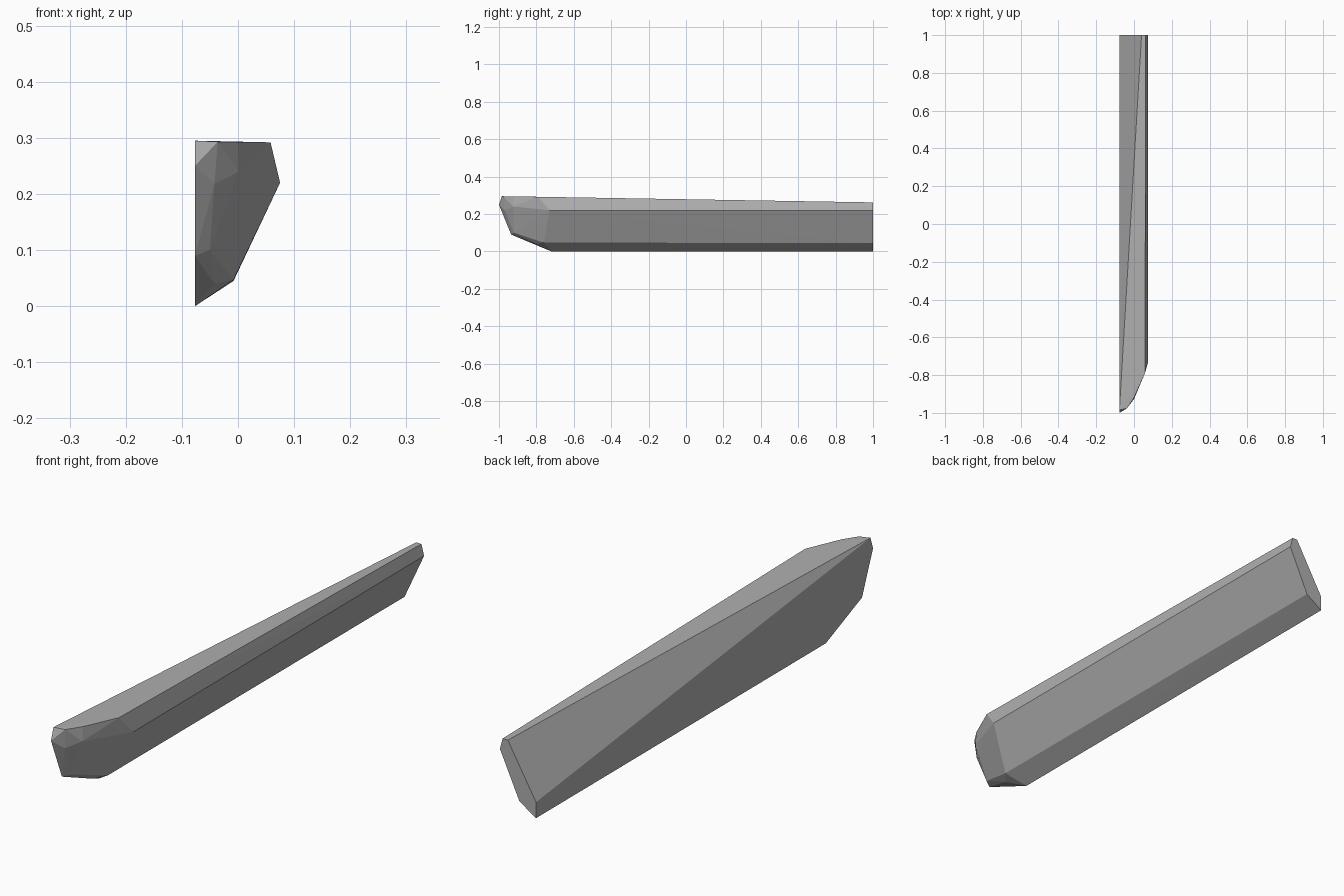
import bpy
import bmesh

if "Cube" in bpy.data.objects:
    bpy.data.objects.remove(bpy.data.objects["Cube"], do_unlink=True)

# Single flat grey material
grey = bpy.data.materials.new("stone_grey")
grey.use_nodes = True
colour = (0.43, 0.43, 0.43, 1)
grey.diffuse_color = colour
grey.node_tree.nodes["Principled BSDF"].inputs["Base Color"].default_value = colour

# Flat inner side, x of the straight cut
inner = -0.077

# Cut rear end as an (x, z) profile
rear = [(inner, 0), (inner, 0.06), (0.04, 0.262),
        (0.062, 0.262), (0.073, 0.22), (-0.008, 0.045)]
corners = [(x, 1, z) for x, z in rear]

# Rounded nose: inner edge, rim around the top, lower chamfer
corners += [(inner, -0.985, 0.295), (inner, -1, 0.25),
            (inner, -0.935, 0.09), (inner, -0.72, 0)]
corners += [(-0.036, -0.975, 0.293), (0, -0.92, 0.293), (0.058, -0.79, 0.292)]
corners += [(-0.042, -0.968, 0.218), (0.001, -0.925, 0.24),
            (0.075, -0.73, 0.22), (-0.05, -0.92, 0.1),
            (-0.008, -0.76, 0.047), (-0.042, -0.8, 0.04)]

# Faceted beam wrapped around the corners
bm = bmesh.new()
verts = [bm.verts.new(c) for c in corners]
hull = bmesh.ops.convex_hull(bm, input=verts)
loose = {v for v in hull["geom_interior"] + hull["geom_unused"]
         if isinstance(v, bmesh.types.BMVert)}
bmesh.ops.delete(bm, geom=list(loose), context="VERTS")
bmesh.ops.dissolve_limit(bm, angle_limit=0.01, verts=bm.verts, edges=bm.edges)
bmesh.ops.recalc_face_normals(bm, faces=bm.faces)
mesh = bpy.data.meshes.new("faceted_beam")
bm.to_mesh(mesh)
bm.free()
mesh.materials.append(grey)
beam = bpy.data.objects.new("faceted_beam", mesh)
bpy.context.collection.objects.link(beam)
